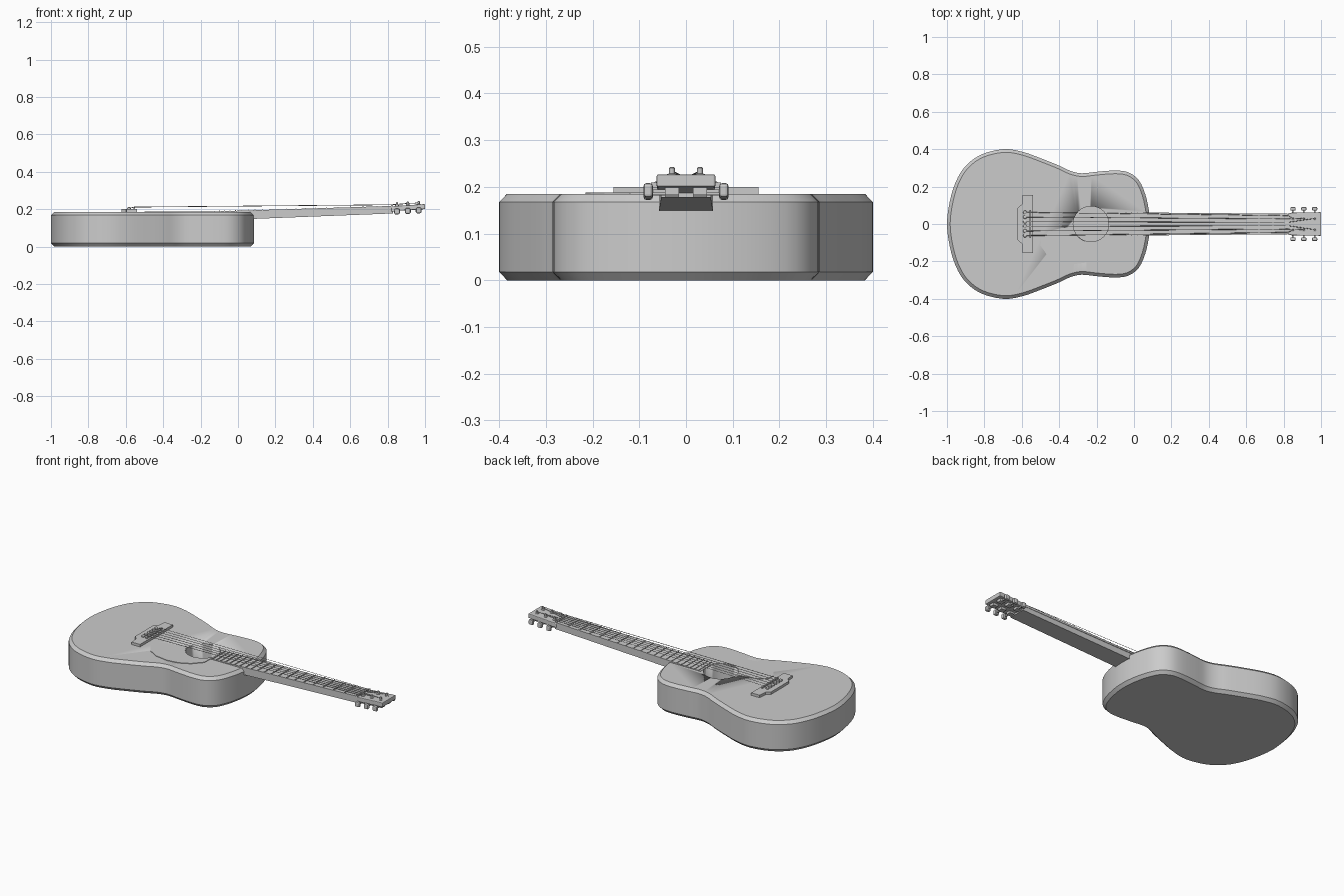
import bpy, bmesh, math
from mathutils import Vector

if "Cube" in bpy.data.objects:
    bpy.data.objects.remove(bpy.data.objects["Cube"])


def make(name, rings, smooth=None):
    """Closed solid lofted through rings of points."""
    bm = bmesh.new()
    loops = [[bm.verts.new(p) for p in r] for r in rings]
    n = len(loops[0])
    for a, b in zip(loops, loops[1:]):
        for i in range(n):
            bm.faces.new((a[i], a[(i + 1) % n], b[(i + 1) % n], b[i]))
    bm.faces.new(loops[0])
    bm.faces.new(loops[-1])
    bmesh.ops.recalc_face_normals(bm, faces=bm.faces)
    me = bpy.data.meshes.new(name)
    bm.to_mesh(me)
    bm.free()
    ob = bpy.data.objects.new(name, me)
    bpy.context.collection.objects.link(ob)
    if smooth:
        bpy.ops.object.select_all(action='DESELECT')
        ob.select_set(True)
        bpy.context.view_layer.objects.active = ob
        bpy.ops.object.shade_smooth_by_angle(angle=math.radians(smooth))
    return ob


def plate(name, outline, z0, z1):
    return make(name, [[(x, y, z) for x, y in outline] for z in (z0, z1)])


def beam(name, sections):
    """Tapered bar along x; sections are (x, half width, bottom, top)."""
    return make(name, [[(x, -w, a), (x, w, a), (x, w, b), (x, -w, b)]
                       for x, w, a, b in sections])


def box(name, c, s):
    return beam(name, [(c[0] + k * s[0] / 2, s[1] / 2, c[2] - s[2] / 2, c[2] + s[2] / 2)
                       for k in (-1, 1)]), c[1]


def block(name, c, s):
    ob, y = box(name, c, s)
    ob.location.y = y
    return ob


def lathe(name, x, y, profile, sides=12):
    """Turned part on a vertical axis; profile is (radius, z)."""
    t = [2 * math.pi * i / sides for i in range(sides)]
    return make(name, [[(x + r * math.cos(a), y + r * math.sin(a), z) for a in t]
                       for r, z in profile], 40)


def spline(pts, sub):
    """Closed Catmull-Rom curve through the points."""
    out, n = [], len(pts)
    for i in range(n):
        p0, p1, p2, p3 = (Vector(pts[(i + k) % n]) for k in (-1, 0, 1, 2))
        for s in range(sub):
            t = s / sub
            out.append(0.5 * (2 * p1 + (p2 - p0) * t + (2 * p0 - 5 * p1 + 4 * p2 - p3) * t * t
                              + (3 * p1 - p0 - 3 * p2 + p3) * t ** 3))
    return out


def inset(pts, d):
    res = []
    for i, p in enumerate(pts):
        t = (pts[(i + 1) % len(pts)] - pts[i - 1]).normalized()
        res.append(p + Vector((t.y, -t.x)) * d)
    return res


# body: half outline mirrored, chamfered top and bottom
half = [(-0.985, .12), (-0.955, .22), (-0.905, .305), (-0.82, .37), (-0.7, .4),
        (-0.6, .387), (-0.5, .352), (-0.4, .312), (-0.34, .284), (-0.28, .271), (-0.2, .279),
        (-0.1, .286), (-0.03, .276), (.025, .235), (.06, .16), (.08, .07)]
outline = spline([(-1, 0)] + half + [(.085, 0)] + [(x, -y) for x, y in reversed(half)], 3)
rim = inset(outline, .017)
body = make("body", [[(p.x, p.y, z) for p in o] for o, z in
                     ((rim, 0), (outline, .018), (outline, .168), (rim, .185))], 30)

# sound hole
HX, HR = -0.23, .095
cutter = lathe("sound_hole_cutter", HX, 0, [(HR, .02), (HR, .3)], 32)
cutter.hide_render = True
cutter.hide_viewport = False
cutter.display_type = 'WIRE'
mod = body.modifiers.new("sound_hole", 'BOOLEAN')
mod.operation, mod.solver, mod.object = 'DIFFERENCE', 'EXACT', cutter

# pickguard wrapping the lower edge of the hole
arc = [(HX + (HR + .003) * math.cos(a), (HR + .003) * math.sin(a))
       for a in (math.radians(186 + 14 * i) for i in range(13))]
guard = [(-0.14, -.12), (-0.19, -.175), (-0.25, -.205), (-0.32, -.215), (-0.4, -.202),
         (-0.465, -.165), (-0.5, -.115), (-0.495, -.07), (-0.455, -.038), (-0.39, -.022)]
plate("pickguard", arc + guard, .184, .188)

# bridge, saddle
side = [(-.54, .155), (-.595, .155), (-.6, .105), (-.622, .085)]
plate("bridge", side + [(x, -y) for x, y in reversed(side)], .184, .2)
block("saddle", (-.555, 0, .203), (.008, .15, .013))


# neck, fretboard and frets follow one slight upward slope
def top(x):
    return .194 + .031 * (x - .08)


def width(x):
    return .061 - .008 * (x - .08)


beam("neck", [(.06, .058, .147, .185), (.83, .053, .177, top(.83) - .012)])
beam("fretboard", [(x, width(x), max(top(x) - .013, .184), top(x)) for x in (-.14, .08, .82)])
NUT, SCALE = .82, 1.38
for n in range(1, 21):
    x = NUT - SCALE * (1 - 2 ** (-n / 12))
    block(f"fret_{n}", (x, 0, top(x) + .001), (.005, 2 * width(x), .005))
block("nut", (NUT + .004, 0, .214), (.01, .108, .016))

# headstock
head = beam("headstock", [(.82, .054, .184, .212), (.845, .061, .19, .217), (1, .063, .2, .227)])
bev = head.modifiers.new("soft_edges", 'BEVEL')
bev.width, bev.segments = .004, 2

# tuners: post, gear housing, shaft and knob, three per side
posts = []
for s in (1, -1):
    for x in (.85, .908, .966):
        py, dz = s * .03, (x - .908) * .05
        lathe("tuner_post", x, py, [(.011, .2 + dz), (.011, .224 + dz), (.006, .226 + dz),
                                    (.006, .237 + dz), (.003, .24 + dz)])
        block("tuner_housing", (x, py, .189 + dz), (.032, .03, .016))
        block("tuner_shaft", (x, s * .058, .188 + dz), (.008, .04, .008))
        knob = block("tuner_knob", (x, s * .081, .19 + dz), (.028, .02, .03))
        b = knob.modifiers.new("rounding", 'BEVEL')
        b.width, b.segments = .006, 2
        posts.append((x, py, .231 + dz))

# strings with bridge pins, outer strings go to the nearest posts
order = [posts[0], posts[1], posts[2], posts[5], posts[4], posts[3]]
for i, post in enumerate(order):
    k = (2.5 - i) / 2.5
    lathe("bridge_pin", -.583, k * .062, [(.008, .195), (.01, .203), (.009, .208), (.004, .211)])
    cu = bpy.data.curves.new("string", 'CURVE')
    cu.dimensions = '3D'
    cu.bevel_depth, cu.bevel_resolution = .0013 + .0001 * i, 0
    pts = [(-.583, k * .062, .204), (-.555, k * .062, .211), (NUT + .004, k * .045, .2235), post]
    sp = cu.splines.new('POLY')
    sp.points.add(len(pts) - 1)
    for p, co in zip(sp.points, pts):
        p.co = (*co, 1)
    bpy.context.collection.objects.link(bpy.data.objects.new(f"string_{i + 1}", cu))
